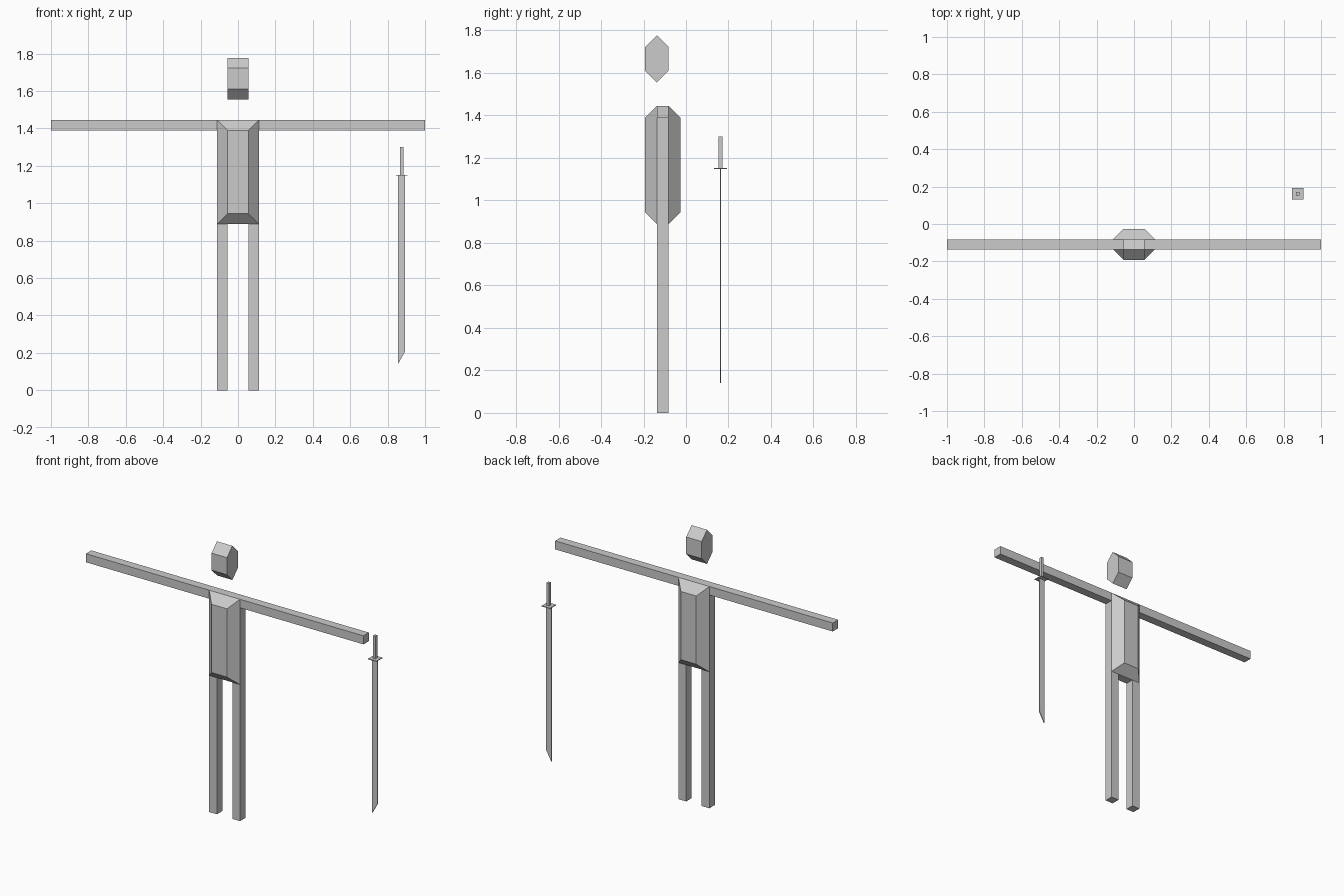
import bpy, bmesh

if "Cube" in bpy.data.objects:
    bpy.data.objects.remove(bpy.data.objects["Cube"])

U = 1 / 18            # body grid unit
YB = -2.47 * U        # front side of limbs
YF = YB + U           # back side of limbs

grey = bpy.data.materials.new("plain grey")
grey.diffuse_color = (0.6, 0.6, 0.6, 1)
grey.use_nodes = True
grey.node_tree.nodes["Principled BSDF"].inputs["Base Color"].default_value = grey.diffuse_color


def mesh_object(name, bm):
    bmesh.ops.recalc_face_normals(bm, faces=bm.faces)
    me = bpy.data.meshes.new(name)
    bm.to_mesh(me)
    bm.free()
    me.materials.append(grey)
    ob = bpy.data.objects.new(name, me)
    bpy.context.collection.objects.link(ob)
    return ob


def loft(name, rings):
    """Skin a list of equal-sized rings and cap both ends."""
    bm = bmesh.new()
    loops = [[bm.verts.new(p) for p in ring] for ring in rings]
    n = len(loops[0])
    for a, b in zip(loops, loops[1:]):
        for i in range(n):
            j = (i + 1) % n
            bm.faces.new((a[i], a[j], b[j], b[i]))
    bm.faces.new(loops[0])
    bm.faces.new(loops[-1])
    return mesh_object(name, bm)


def rect(y, hx, z0, z1):
    return [(-hx, y, z0), (hx, y, z0), (hx, y, z1), (-hx, y, z1)]


def box(name, x0, x1, y0, y1, z0, z1):
    return loft(name, [[(x0, y, z0), (x1, y, z0), (x1, y, z1), (x0, y, z1)]
                       for y in (y0, y1)])


# Torso: bevelled block, narrower at front and back
loft("torso", [rect(YB - U, U, 17 * U, 25 * U),
               rect(YB, 2 * U, 16 * U, 26 * U),
               rect(YF, 2 * U, 16 * U, 26 * U),
               rect(YF + U, U, 17 * U, 25 * U)])

# Head: hexagonal prism running side to side
hexagon = [(YB, 28), (YF, 29), (YF, 31), (YB, 32), (YB - U, 31), (YB - U, 29)]
loft("head", [[(x, y, z * U) for y, z in hexagon] for x in (-U, U)])

# Limbs
for side, s in (("left", 1), ("right", -1)):
    box(side + "_arm", *sorted((s * 2 * U, s * 18 * U)), YB, YF, 25 * U, 26 * U)
    box(side + "_leg", *sorted((s * U, s * 2 * U)), YB, YF, 0, 16 * U)

# Sword
SX, SY = 0.875, 0.162
box("sword_handle", SX - 0.009, SX + 0.009, SY - 0.009, SY + 0.009, 1.152, 1.30)
box("sword_guard", SX - 0.03, SX + 0.03, SY - 0.03, SY + 0.03, 1.147, 1.152)
blade = [(SX - 0.02, 0.14), (SX + 0.019, 0.208), (SX + 0.019, 1.147), (SX - 0.02, 1.147)]
loft("sword_blade", [[(x, y, z) for x, z in blade] for y in (SY - 0.003, SY + 0.003)])
